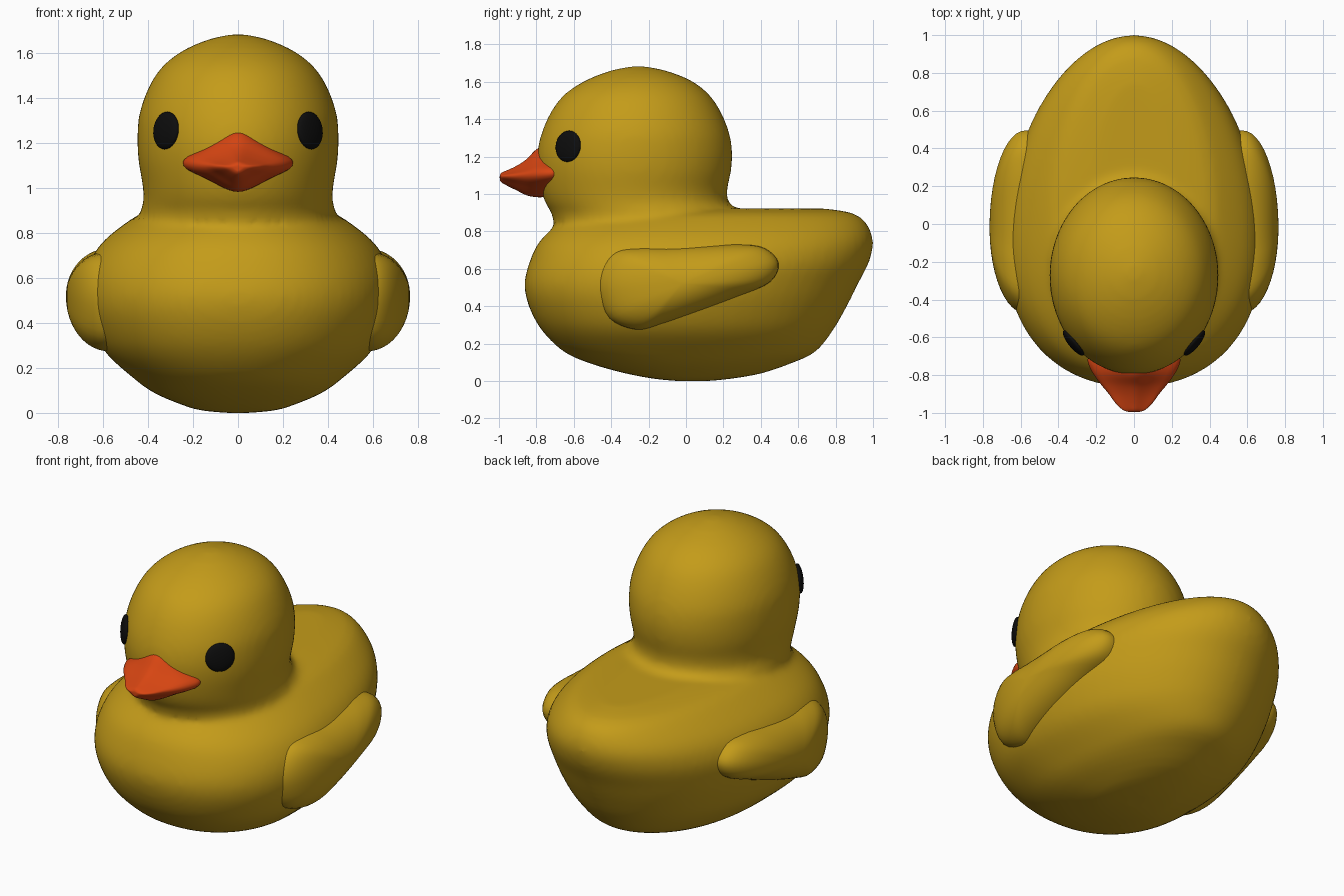
import bpy, bmesh, math
from mathutils import Vector

if "Cube" in bpy.data.objects:
    bpy.data.objects.remove(bpy.data.objects["Cube"])


def material(name, rgb):
    m = bpy.data.materials.new(name)
    m.diffuse_color = (*rgb, 1)
    m.use_nodes = True
    m.node_tree.nodes["Principled BSDF"].inputs["Base Color"].default_value = m.diffuse_color
    return m


yellow = material("yellow", (0.55, 0.33, 0.01))
orange = material("orange", (0.68, 0.06, 0.006))
black = material("black", (0.004, 0.004, 0.004))


def make_object(name, bm, mat):
    bmesh.ops.recalc_face_normals(bm, faces=bm.faces)
    for f in bm.faces:
        f.smooth = True
    me = bpy.data.meshes.new(name)
    bm.to_mesh(me)
    bm.free()
    me.materials.append(mat)
    ob = bpy.data.objects.new(name, me)
    bpy.context.collection.objects.link(ob)
    return ob


def refine(rows, n=4):
    """Catmull-Rom interpolation between rows of numbers."""
    out = []
    for i in range(len(rows) - 1):
        p0, p1 = rows[max(i - 1, 0)], rows[i]
        p2, p3 = rows[i + 1], rows[min(i + 2, len(rows) - 1)]
        for k in range(n):
            t = k / n
            out.append([0.5 * (2 * b + (c - a) * t + (2 * a - 5 * b + 4 * c - d) * t * t
                               + (3 * b - a - 3 * c + d) * t ** 3)
                        for a, b, c, d in zip(p0, p1, p2, p3)])
    return out + [list(rows[-1])]


def loft(bm, rings):
    """Skin a list of closed rings and cap both ends."""
    vs = [[bm.verts.new(p) for p in r] for r in rings]
    n = len(vs[0])
    for a, b in zip(vs, vs[1:]):
        for i in range(n):
            j = (i + 1) % n
            bm.faces.new((a[i], a[j], b[j], b[i]))
    bm.faces.new(vs[0][::-1])
    bm.faces.new(vs[-1])


def egg(z, front, back, half, mid, power, n=72):
    """Horizontal slice: two half ellipses meeting at the widest point."""
    yc = front + mid * (back - front)
    ring = []
    for i in range(n):
        a = 2 * math.pi * i / n
        c, s = math.cos(a), math.sin(a)
        e = 2 / power if s < 0 else 1
        x = half * math.copysign(abs(c) ** e, c)
        y = yc + ((back - yc) * s if s > 0 else -(yc - front) * abs(s) ** e)
        ring.append((x, y, z))
    return ring


# Body and head slices: height, front y, back y, half width
body_rows = [(0, -.05, .12, .05), (.012, -.17, .24, .17), (.04, -.32, .4, .26),
             (.09, -.5, .55, .375), (.155, -.65, .69, .465), (.27, -.77, .785, .59),
             (.4, -.84, .86, .655), (.52, -.863, .92, .68), (.64, -.835, .98, .67),
             (.75, -.78, 1.0, .61), (.85, -.67, .96, .49), (.9, -.58, .88, .39),
             (.922, -.45, .74, .22)]
head_rows = [(.6, -.5, .2, .3), (.8, -.68, .3, .43), (.9, -.72, .29, .43),
             (.95, -.75, .23, .42), (1.02, -.775, .22, .425), (1.12, -.793, .24, .442),
             (1.22, -.795, .247, .447), (1.33, -.77, .23, .438), (1.45, -.715, .18, .395),
             (1.54, -.64, .115, .335), (1.61, -.53, .02, .245), (1.66, -.4, -.11, .13),
             (1.682, -.29, -.22, .03)]
bm = bmesh.new()
loft(bm, [egg(*r, 0.41, 2.2) for r in refine(body_rows)])
loft(bm, [egg(*r, 0.5, 2.0) for r in refine(head_rows)])
body = make_object("body_and_head", bm, yellow)
rm = body.modifiers.new("merge", 'REMESH')
rm.mode = 'VOXEL'
rm.voxel_size = 0.02
rm.use_smooth_shade = True
sm = body.modifiers.new("soften", 'SMOOTH')
sm.factor = 0.5
sm.iterations = 8

# Wings: side outline domed outward
outline = [(-.47, .48), (-.455, .6), (-.38, .69), (-.25, .715), (-.085, .717), (.12, .725),
           (.29, .73), (.42, .71), (.495, .63), (.45, .53), (.29, .455), (.075, .37),
           (-.14, .3), (-.27, .275), (-.41, .335)]
closed = refine(outline[-1:] + outline + outline[:2], 4)[4:-5]
cy, cz = -0.02, 0.52
rings = [[(0.47, y, z) for y, z in closed]]
for k in range(13):
    t = math.radians(88 * k / 12)
    s, x = math.cos(t), 0.575 + 0.19 * math.sin(t)
    rings.append([(x, cy + (y - cy) * s, cz + (z - cz) * s) for y, z in closed])
bm = bmesh.new()
loft(bm, rings)
wings = make_object("wings", bm, yellow)
wings.modifiers.new("mirror", 'MIRROR')

# Beak: diamond-like sections from the face to the tip (y, half width, top, bottom)
beak_rows = [(-.68, .24, 1.23, 1.0), (-.725, .254, 1.25, .985), (-.79, .225, 1.25, .98),
             (-.85, .18, 1.19, .99), (-.9, .137, 1.155, 1.015), (-.95, .1, 1.13, 1.04),
             (-.985, .06, 1.115, 1.06), (-.996, .025, 1.1, 1.075)]
half = [(0, 1), (.15, .93), (.35, .7), (.65, .38), (.9, .2), (1, 0),
        (.92, -.26), (.65, -.46), (.35, -.78), (.15, -.95), (0, -1)]
section = half + [(-x, z) for x, z in half[-2:0:-1]]
rings = []
for y, w, top, low in refine(beak_rows, 3):
    mid = 1.095 + 0.02 * (y + 1) / 0.3
    rings.append([(x * w, y, mid + z * ((top - mid) if z > 0 else (mid - low)))
                  for x, z in section])
bm = bmesh.new()
loft(bm, rings)
beak = make_object("beak", bm, orange)
beak.modifiers.new("round", 'SUBSURF').levels = 1

# Eyes: flattened balls lying on the head surface
bm = bmesh.new()
bmesh.ops.create_uvsphere(bm, u_segments=32, v_segments=16, radius=1)
turn = Vector((0.77, -0.63, 0.1)).to_track_quat('Z', 'Y')
for v in bm.verts:
    v.co = turn @ Vector((v.co.x * .084, v.co.y * .084, v.co.z * .025)) + Vector((.32, -.63, 1.255))
eyes = make_object("eyes", bm, black)
eyes.modifiers.new("mirror", 'MIRROR')
